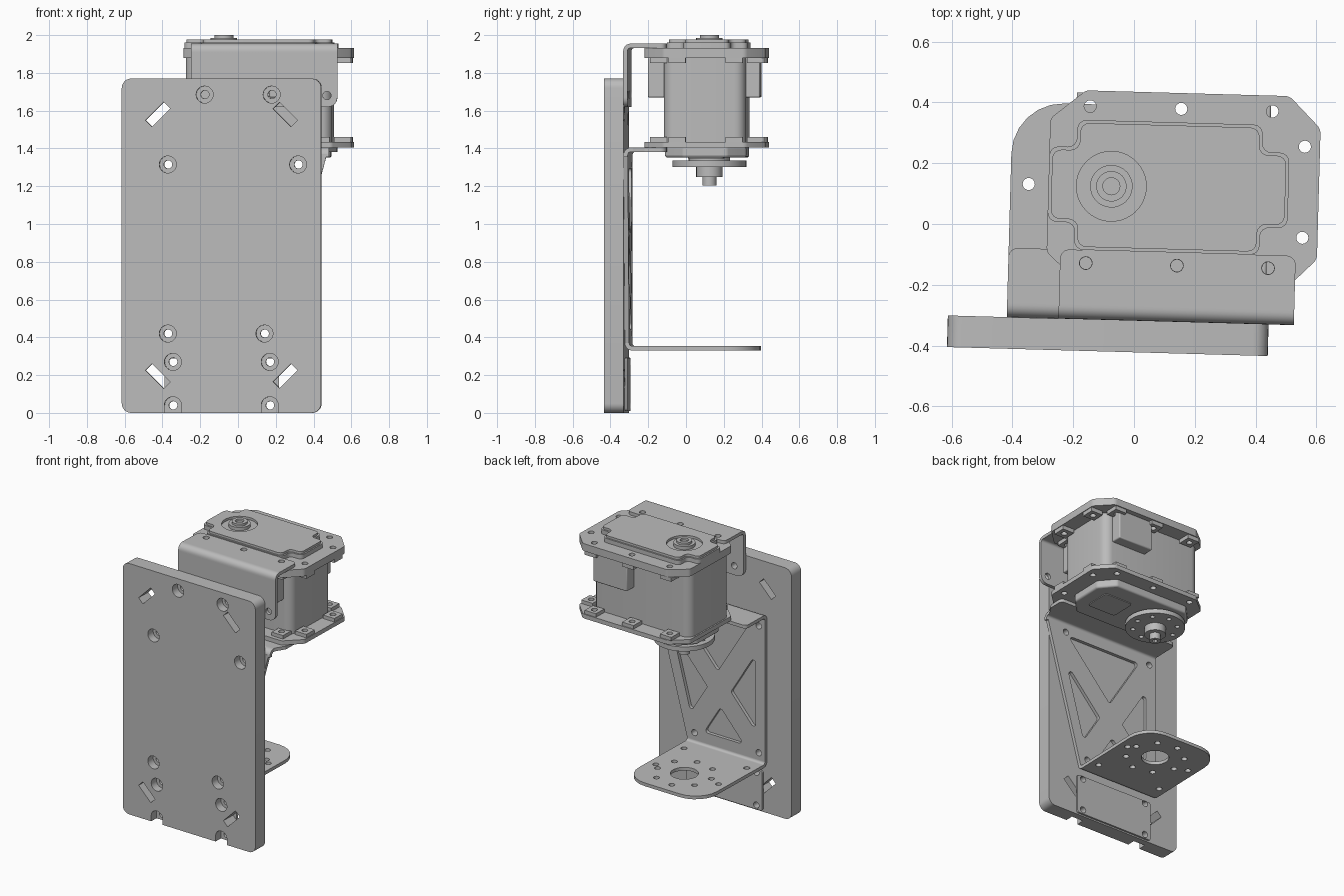
import bpy
import bmesh
from math import pi, sin, cos, tan, radians
from mathutils import Matrix, Vector

cube = bpy.data.objects.get("Cube")
if cube:
    bpy.data.objects.remove(cube)

grey = bpy.data.materials.new("plain grey")
grey.use_nodes = True
grey.diffuse_color = (0.5, 0.5, 0.5, 1)
grey.node_tree.nodes["Principled BSDF"].inputs["Base Color"].default_value = (0.5, 0.5, 0.5, 1)

TURN = Matrix.Rotation(radians(-1.6), 4, 'Z')  # whole assembly sits slightly askew
AXES = {
    'Z': Matrix.Identity(4),
    'Y': Matrix(((1, 0, 0, 0), (0, 0, 1, 0), (0, 1, 0, 0), (0, 0, 0, 1))),
    'X': Matrix(((0, 0, 1, 0), (1, 0, 0, 0), (0, 1, 0, 0), (0, 0, 0, 1))),
}


def rounded(points, steps=6):
    """Outline from (u, v, radius) corners."""
    out = []
    for i, (u, v, r) in enumerate(points):
        p = Vector((u, v))
        if r <= 0:
            out.append(p)
            continue
        a = (Vector(points[i - 1][:2]) - p).normalized()
        b = (Vector(points[(i + 1) % len(points)][:2]) - p).normalized()
        half = a.angle(b) / 2
        centre = p + (a + b).normalized() * (r / sin(half))
        start = p + a * (r / tan(half)) - centre
        end = p + b * (r / tan(half)) - centre
        turn = -start.angle_signed(end)
        for k in range(steps + 1):
            out.append(centre + Matrix.Rotation(turn * k / steps, 2) @ start)
    return out


def rect(u0, v0, u1, v1, r=0):
    return rounded([(u0, v0, r), (u1, v0, r), (u1, v1, r), (u0, v1, r)])


def circle(u, v, r, n=24):
    return [Vector((u + r * cos(2 * pi * k / n), v + r * sin(2 * pi * k / n))) for k in range(n)]


def slot(u, v, angle):
    m = Matrix.Rotation(radians(angle), 2)
    return [Vector((u, v)) + m @ p for p in rect(-0.068, -0.024, 0.068, 0.024)]


def slab(name, axis, low, high, outline, holes=(), bevel=0):
    """Extrude an outline with holes along an axis, from low to high."""
    curve = bpy.data.curves.new(name, 'CURVE')
    curve.dimensions = '2D'
    curve.fill_mode = 'BOTH'
    curve.extrude = (high - low) / 2
    for loop in [outline, *holes]:
        s = curve.splines.new('POLY')
        s.points.add(len(loop) - 1)
        for pt, co in zip(s.points, loop):
            pt.co = (co[0], co[1], 0, 1)
        s.use_cyclic_u = True
    temp = bpy.data.objects.new(name + " curve", curve)
    bpy.context.collection.objects.link(temp)
    graph = bpy.context.evaluated_depsgraph_get()
    mesh = bpy.data.meshes.new_from_object(temp.evaluated_get(graph))
    bpy.data.objects.remove(temp)
    bpy.data.curves.remove(curve)
    mesh.transform(TURN @ AXES[axis] @ Matrix.Translation((0, 0, (low + high) / 2)))
    bm = bmesh.new()
    bm.from_mesh(mesh)
    bmesh.ops.remove_doubles(bm, verts=bm.verts, dist=0.0002)
    if bevel:
        bmesh.ops.dissolve_limit(bm, angle_limit=0.02, verts=bm.verts, edges=bm.edges)
    bmesh.ops.recalc_face_normals(bm, faces=bm.faces)
    bm.to_mesh(mesh)
    bm.free()
    mesh.materials.clear()
    mesh.materials.append(grey)
    obj = bpy.data.objects.new(name, mesh)
    bpy.context.collection.objects.link(obj)
    if bevel:
        mod = obj.modifiers.new("soft edges", 'BEVEL')
        mod.width, mod.segments, mod.limit_method = bevel, 3, 'ANGLE'
    bpy.ops.object.select_all(action='DESELECT')
    obj.select_set(True)
    bpy.context.view_layer.objects.active = obj
    bpy.ops.object.shade_smooth_by_angle(angle=radians(32))
    return obj


# Mounting plate: counterbored front layer over a drilled back layer
L, R, TOP = -0.604, 0.452, 1.77
bolts = [(-0.165, 1.685), (0.19, 1.685), (-0.36, 1.315), (0.33, 1.315), (-0.36, 0.42),
         (0.152, 0.42), (-0.333, 0.27), (0.18, 0.27), (-0.333, 0.04), (0.18, 0.04)]
slots = [slot(-0.413, 1.58, 45), slot(0.262, 1.58, -45),
         slot(-0.413, 0.195, -45), slot(0.262, 0.195, 45)]
corners = [(L, 0, 0.05)]
for u, v in bolts[8:]:
    corners += [(u - 0.045, 0, 0), (u - 0.045, v + 0.045, 0.044),
                (u + 0.045, v + 0.045, 0.044), (u + 0.045, 0, 0)]
corners += [(R, 0, 0.05), (R, TOP, 0.05), (L, TOP, 0.05)]
slab("mounting_plate_front", 'Y', -0.422, -0.365, rounded(corners),
     slots + [circle(u, v, 0.045) for u, v in bolts[:8]])
slab("mounting_plate_back", 'Y', -0.365, -0.318, rect(L, 0, R, TOP, 0.05),
     slots + [circle(u, v, 0.022) for u, v in bolts])

# Sheet brackets on the back of the plate
W0, W1 = -0.318, -0.295


def bend(name, x0, x1, z, up):
    """Rounded fold joining a wall to a flange whose outer face is at z."""
    d = 0.05 * up
    t = 0.023 * up
    slab(name, 'X', x0, x1, rounded([
        (W0, z - d, 0), (W0, z, 0.04), (W0 + 0.05, z, 0), (W0 + 0.05, z - t, 0),
        (W1, z - t, 0.017), (W1, z - d, 0)]))


def truss_holes(quad, margin):
    """Four rounded triangles left between the diagonals of a quad."""
    a, b, c, d = [Vector(q) for q in quad]
    k = (b - a).cross(d - b) / (c - a).cross(d - b)
    mid = a + (c - a) * k
    loops = []
    for p, q in ((a, b), (b, c), (c, d), (d, a)):
        la, lb, lc = (q - mid).length, (p - mid).length, (p - q).length
        total = la + lb + lc
        inner = (p * la + q * lb + mid * lc) / total
        radius = abs((p - mid).cross(q - mid)) / total
        s = 1 - margin / radius
        loops.append(rounded([(*(inner + (v - inner) * s), 0.018) for v in (p, q, mid)]))
    return loops


# Lower bracket
quad = [(-0.41, 0.37), (0.21, 0.37), (0.48, 1.37), (-0.41, 1.37)]
slab("lower_bracket_wall", 'Y', W0, W1, [Vector(q) for q in quad],
     truss_holes(quad, 0.075) + [circle(u, v, 0.022) for u, v in bolts[2:6]])
bend("lower_bracket_top_bend", -0.41, 0.49, 1.405, 1)
bend("lower_bracket_bottom_bend", -0.41, 0.21, 0.33, -1)
slab("lower_bracket_top_flange", 'Z', 1.382, 1.405, rounded([
    (-0.41, W0 + 0.05, 0), (0.49, W0 + 0.05, 0), (0.53, -0.2, 0.04),
    (0.53, -0.09, 0.03), (-0.41, -0.09, 0.03)]))
HX, HY = -0.078, 0.122
ring = [circle(HX + 0.19 * cos(k * pi / 4 + 0.2), HY + 0.19 * sin(k * pi / 4 + 0.2), 0.02, 16)
        for k in range(8)]
extra = [circle(u, v, 0.02, 16) for u, v in ((-0.35, HY), (0.15, HY), (-0.35, -0.18), (0.15, -0.18))]
slab("output_flange", 'Z', 0.33, 0.353, rounded([
    (-0.41, W0 + 0.05, 0), (0.21, W0 + 0.05, 0), (0.21, 0.39, 0.17), (-0.41, 0.39, 0.17)]),
    ring + extra + [circle(HX, HY, 0.09, 32)])

# Small spacer plate at the foot
slab("foot_plate", 'Y', W0, -0.305, rect(-0.38, 0.01, 0.225, 0.29, 0.015),
     [circle(u, v, 0.022) for u, v in bolts[6:]])

# Upper bracket
slab("upper_bracket_wall", 'Y', W0, W1, rounded([
    (-0.24, 1.62, 0.05), (0.535, 1.62, 0.05), (0.535, 1.91, 0), (-0.24, 1.91, 0)]),
    [circle(u, v, 0.022) for u, v in bolts[:2]] + [circle(0.48, 1.68, 0.022)])
bend("upper_bracket_bend", -0.24, 0.535, 1.955, 1)
slab("upper_bracket_flange", 'Z', 1.932, 1.955, rounded([
    (-0.24, W0 + 0.05, 0), (0.535, W0 + 0.05, 0), (0.535, -0.09, 0.03), (-0.24, -0.09, 0.03)]),
    [circle(u, -0.133, 0.021, 16) for u in (-0.155, 0.145, 0.445)])

# Motor: body, end caps and screw flanges
slab("motor_body", 'Z', 1.43, 1.88, rect(-0.275, -0.105, 0.5, 0.33, 0.06))
screws = [(u, v) for u in (-0.155, 0.145, 0.445) for v in (-0.133, 0.383)]
screws += [(0.555, -0.03), (0.555, 0.27)]
flange = rounded([(-0.285, -0.1, 0.03), (-0.17, -0.205, 0.03), (0.5, -0.205, 0.03),
                  (0.605, -0.1, 0.04), (0.605, 0.33, 0.04), (0.5, 0.435, 0.04),
                  (-0.17, 0.435, 0.03), (-0.285, 0.34, 0.03)], 4)
holes = [circle(u, v, 0.02, 16) for u, v in screws]
slab("motor_upper_flange", 'Z', 1.88, 1.932, flange, holes)
slab("motor_lower_flange", 'Z', 1.405, 1.435, flange, holes)
for i, (u, v) in enumerate(screws):
    for level, z0, z1 in (("upper", 1.852, 1.88), ("lower", 1.435, 1.46)):
        slab(f"{level}_screw_boss_{i + 1}", 'Z', z0, z1,
             rect(u - 0.045, v - 0.045, u + 0.045, v + 0.045), [circle(u, v, 0.02, 16)])


def cap_outline(x0, x1, y0, y1, n):
    """Rectangle with a square notch at every corner."""
    r = 0.03
    return rounded([
        (x0 + n, y0, r), (x1 - n, y0, r), (x1 - n, y0 + n, r), (x1, y0 + n, r),
        (x1, y1 - n, r), (x1 - n, y1 - n, r), (x1 - n, y1, r), (x0 + n, y1, r),
        (x0 + n, y1 - n, r), (x0, y1 - n, r), (x0, y0 + n, r), (x0 + n, y0 + n, r)], 4)


top_cap = cap_outline(-0.285, 0.505, -0.09, 0.338, 0.09)
slab("motor_top_cap", 'Z', 1.925, 1.962, top_cap)
slab("motor_top_cap_lid", 'Z', 1.962, 1.978, cap_outline(-0.275, 0.495, -0.08, 0.328, 0.09),
     [circle(HX, HY, 0.115, 40)])
slab("motor_bottom_cap", 'Z', 1.352, 1.41, rounded([
    (-0.26, 0, 0.03), (-0.17, -0.1, 0.03), (0.4, -0.1, 0.03), (0.49, 0, 0.03),
    (0.49, 0.23, 0.03), (0.4, 0.33, 0.03), (-0.17, 0.33, 0.03), (-0.26, 0.23, 0.03)]), bevel=0.012)
slab("motor_bottom_label", 'Z', 1.347, 1.352, rect(0.18, 0.02, 0.4, 0.21, 0.02))
for side, y0, y1 in (("front", -0.19, -0.1), ("back", 0.32, 0.405)):
    slab("connector_" + side, 'Z', 1.67, 1.88, rect(0.17, y0, 0.44, y1), bevel=0.008)

# Top idler post and bottom output horn
slab("idler_collar", 'Z', 1.96, 1.985, circle(HX, HY, 0.07, 32))
slab("idler_post", 'Z', 1.98, 2.0, circle(HX, HY, 0.05, 32), [circle(HX, HY, 0.028)])
slab("horn_hub", 'Z', 1.33, 1.36, circle(HX, HY, 0.11, 32))
slab("horn_disc", 'Z', 1.303, 1.335, circle(HX, HY, 0.195, 48),
     [circle(HX + 0.145 * cos(k * pi / 4), HY + 0.145 * sin(k * pi / 4), 0.016, 12) for k in range(8)])
slab("horn_boss", 'Z', 1.25, 1.305, circle(HX, HY, 0.07, 32))
slab("horn_screw", 'Z', 1.205, 1.25, circle(HX, HY, 0.037), [circle(HX, HY, 0.018, 6)])
